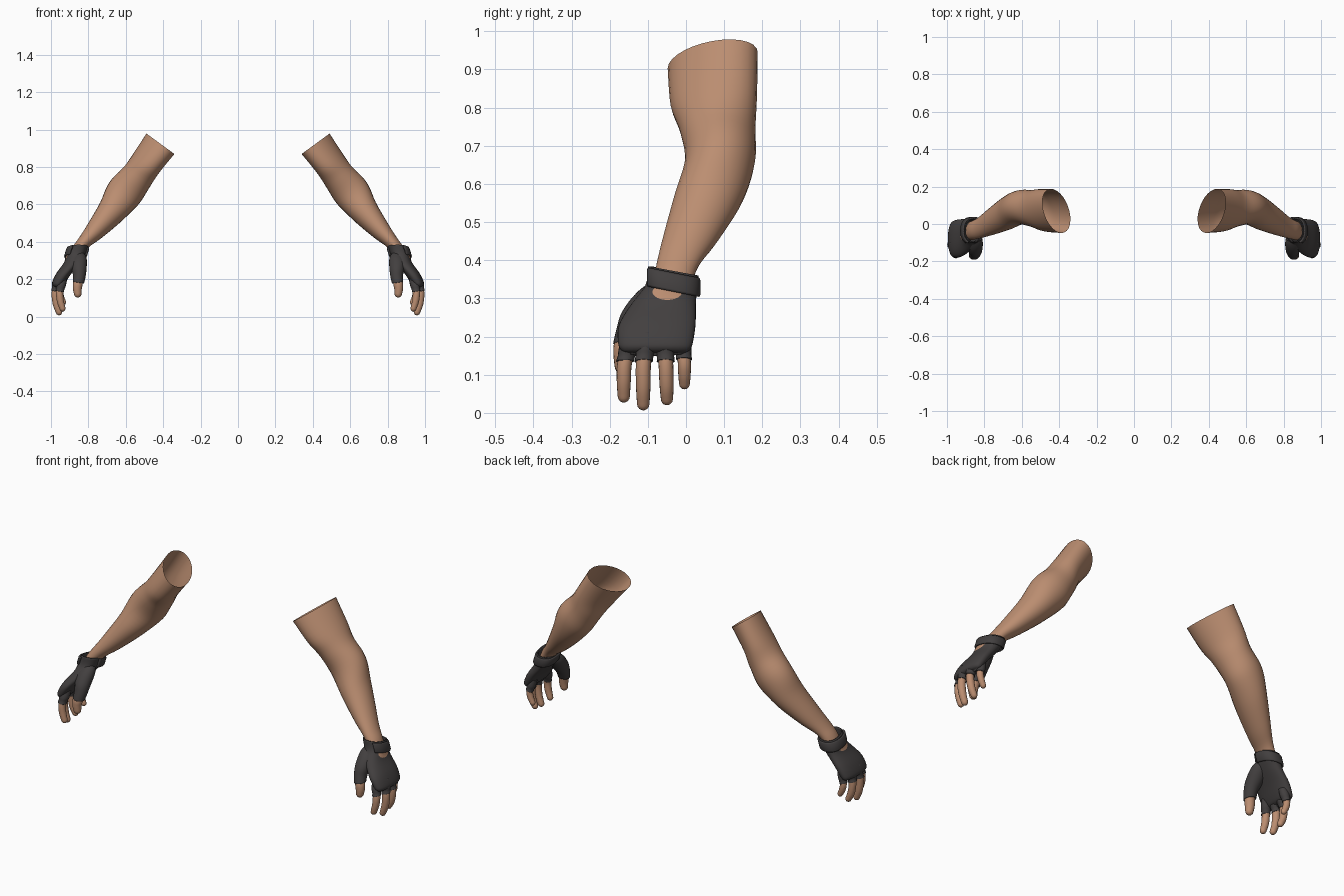
import bpy, bmesh, math
from mathutils import Vector

if "Cube" in bpy.data.objects:
    bpy.data.objects.remove(bpy.data.objects["Cube"])


def material(name, rgb):
    m = bpy.data.materials.new(name)
    m.diffuse_color = (*rgb, 1)
    m.use_nodes = True
    m.node_tree.nodes["Principled BSDF"].inputs["Base Color"].default_value = m.diffuse_color
    return m


SKIN = material("skin", (0.50, 0.27, 0.165))
GLOVE = material("dark_glove", (0.055, 0.05, 0.05))


def finish(name, bm, mat, thickness=0, target=None):
    """Turn a bmesh into a smooth object mirrored to both sides."""
    bmesh.ops.recalc_face_normals(bm, faces=bm.faces)
    me = bpy.data.meshes.new(name)
    bm.to_mesh(me)
    bm.free()
    ob = bpy.data.objects.new(name, me)
    bpy.context.collection.objects.link(ob)
    me.materials.append(mat)
    bpy.ops.object.select_all(action='DESELECT')
    ob.select_set(True)
    bpy.context.view_layer.objects.active = ob
    bpy.ops.object.shade_smooth_by_angle(angle=math.radians(50))
    if target:
        s = ob.modifiers.new("wrap", 'SHRINKWRAP')
        s.target = target
        s.wrap_method = 'PROJECT'
        s.use_project_x = True
        s.use_negative_direction = True
        s.use_positive_direction = False
        s.offset = 0.002
    if thickness:
        s = ob.modifiers.new("thickness", 'SOLIDIFY')
        s.thickness = thickness
        s.offset = -1
    ob.modifiers.new("mirror", 'MIRROR').use_mirror_merge = False
    return ob


def spline(rows, steps):
    """Smooth curve through rows of numbers."""
    out = []
    for i in range(len(rows) - 1):
        p0, p1, p2, p3 = (rows[max(0, min(len(rows) - 1, i + k))] for k in (-1, 0, 1, 2))
        for s in range(steps):
            t = s / steps
            out.append([0.5 * (2 * b + (c - a) * t + (2 * a - 5 * b + 4 * c - d) * t * t
                               + (3 * b - a - 3 * c + d) * t ** 3)
                        for a, b, c, d in zip(p0, p1, p2, p3)])
    return out + [list(rows[-1])]


def loft(stations, steps=5, sides=24, flat=False, tip=False, power=1.0):
    """Skin rows of (x, y, z, half thickness, half depth, skew); flat keeps rings level."""
    rows = spline(stations, steps)
    n = len(rows)
    rings = []
    for i, r in enumerate(rows):
        a, b = rows[max(0, i - 1)], rows[min(n - 1, i + 1)]
        t = Vector((b[0] - a[0], 0, b[2] - a[2])).normalized()
        u = Vector((1, 0, 0)) if flat else Vector((-t.z, 0, t.x))
        rings.append((Vector(r[:3]), u, r[3], r[4], r[5] if len(r) > 5 else 0))
    if tip:  # rounded end
        c, u, ra, rb, k = rings[-1]
        for deg in (25, 50, 70, 83):
            q = math.radians(deg)
            rings.append((c + t * ra * math.sin(q), u, ra * math.cos(q), rb * math.cos(q), k))
    bm = bmesh.new()
    loops = []
    for c, u, ra, rb, k in rings:
        loop = []
        for j in range(sides):
            q = 2 * math.pi * j / sides
            x, y = (math.copysign(abs(f) ** power, f) for f in (math.cos(q), math.sin(q)))
            loop.append(bm.verts.new(c + u * (ra * x + k * rb * y) + Vector((0, rb * y, 0))))
        loops.append(loop)
    for p, q in zip(loops, loops[1:]):
        for j in range(sides):
            bm.faces.new((p[j], p[j - 1], q[j - 1], q[j]))
    if tip:
        bm.faces.new(loops[-1])
    return bm


# Bare arm, open at the shoulder end
arm = loft([
    (.415, .070, .924, .086, .118, .30),
    (.492, .073, .818, .083, .113, .20),
    (.543, .083, .744, .088, .099, .05),
    (.608, .089, .661, .098, .092, 0),
    (.675, .060, .565, .077, .091, 0),
    (.760, .015, .464, .054, .074, 0),
    (.820, -.017, .400, .037, .058, 0),
    (.850, -.030, .360, .035, .052, 0),
    (.868, -.036, .320, .034, .050, 0)], sides=28)
finish("arm", arm, SKIN)

# Glove body from cuff to knuckles; the cuff rim slopes down to the back
palm = loft([
    (.853, -.033, .372, .052, .066),
    (.866, -.038, .330, .050, .068),
    (.886, -.057, .290, .044, .083),
    (.930, -.075, .232, .041, .100),
    (.957, -.080, .185, .036, .098),
    (.964, -.080, .165, .026, .090),
    (.966, -.080, .157, .008, .075)], sides=40, flat=True, tip=True, power=.85)
for v in palm.verts:
    if v.co.z > .3:
        v.co.z -= (v.co.z - .3) / .07 * .18 * (v.co.y + .033)
glove = finish("glove_body", palm, GLOVE, .006)

# Fingers: knuckle, sleeve end, middle joint, tip centre; radius
fingers = {
    "index": ([(.940, -.140, .205), (.953, -.160, .135), (.950, -.163, .085), (.938, -.163, .043)], .0185),
    "middle": ([(.958, -.100, .205), (.976, -.111, .135), (.972, -.112, .070), (.957, -.112, .023)], .0190),
    "ring": ([(.955, -.057, .205), (.973, -.053, .135), (.967, -.051, .075), (.951, -.050, .036)], .0185),
    "little": ([(.935, -.012, .205), (.951, -.005, .140), (.946, -.004, .105), (.933, -.004, .076)], .0165),
}
for name, (pts, r) in fingers.items():
    scale = (1, 1.04, 1.0, .86)
    finish(name + "_finger", loft([(*p, r * s, r * s) for p, s in zip(pts, scale)],
                                  sides=16, tip=True), SKIN)
    a, b = Vector(pts[0]), Vector(pts[1])
    finish(name + "_sleeve", loft([
        (*a, r * 1.35, r * 1.3), (*a.lerp(b, .5), r * 1.42, r * 1.4),
        (*a.lerp(b, .8), r * 1.2, r * 1.24), (*b, r * 1.24, r * 1.28)], sides=16), GLOVE, .003)

# Thumb and its glove sleeve, swelling into the palm
finish("thumb", loft([
    (.848, -.150, .230, .024, .024), (.856, -.164, .180, .026, .025),
    (.859, -.167, .150, .024, .023), (.857, -.168, .122, .020, .019)], sides=16, tip=True), SKIN)
finish("thumb_sleeve", loft([
    (.862, -.065, .340, .030, .030), (.853, -.090, .308, .043, .046),
    (.850, -.122, .262, .041, .047), (.848, -.145, .220, .034, .037),
    (.853, -.160, .182, .030, .031)], sides=20), GLOVE, .003)

# Wrist strap wrapping the outer, back and inner wrist
strap = bmesh.new()
grid = []
for i in range(37):
    q = math.radians(-62 + 255 * i / 36)
    col = []
    for z in (.318, .324, .362, .368):
        swell = 0 if .32 < z < .365 else -.003
        x = .855 + .30 * (.368 - z) + (.061 + swell) * math.copysign(abs(math.cos(q)) ** .85, math.cos(q))
        y = -.036 + (.074 + swell) * math.copysign(abs(math.sin(q)) ** .85, math.sin(q))
        col.append(strap.verts.new((x, y, z - .2 * (y + .035))))
    grid.append(col)
for p, q in zip(grid, grid[1:]):
    for k in range(3):
        strap.faces.new((p[k], q[k], q[k + 1], p[k + 1]))
finish("wrist_strap", strap, GLOVE, .010)

# Skin showing through the opening under the strap
opening = bmesh.new()
prev = None
for f in (.25, .5, .75, 1):
    ring = [opening.verts.new((1.1, -.049 + .039 * f * math.cos(q), .317 + .021 * f * math.sin(q)))
            for q in (2 * math.pi * j / 24 for j in range(24))]
    if prev:
        for j in range(24):
            opening.faces.new((prev[j - 1], prev[j], ring[j], ring[j - 1]))
    else:
        opening.faces.new(ring)
    prev = ring
finish("glove_opening", opening, SKIN, target=glove)
